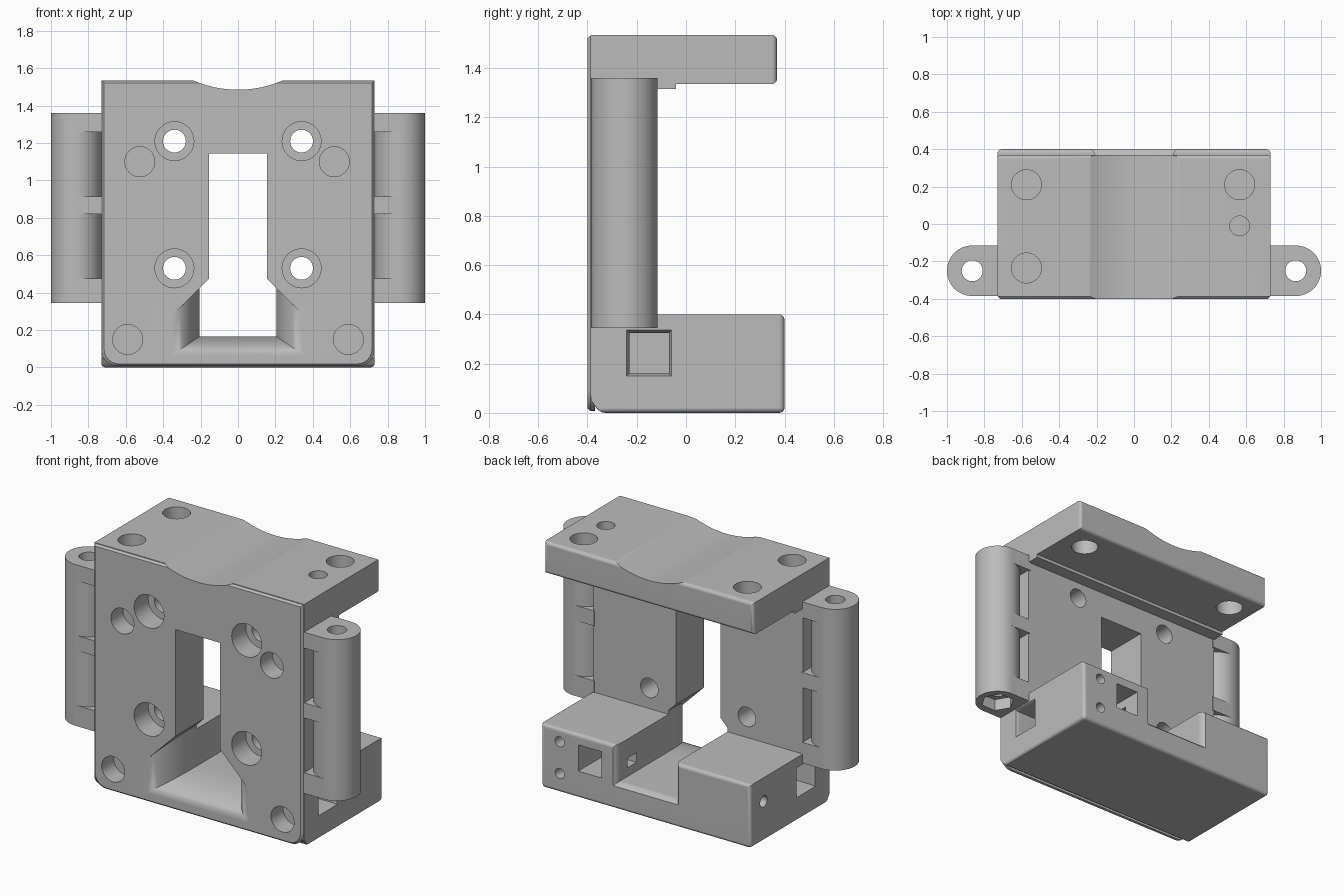
import bpy, bmesh, math
from mathutils import Vector

if "Cube" in bpy.data.objects:
    bpy.data.objects.remove(bpy.data.objects["Cube"])

grey = bpy.data.materials.new("plain_grey")
grey.diffuse_color = (0.5, 0.5, 0.5, 1)
grey.use_nodes = True
grey.node_tree.nodes["Principled BSDF"].inputs["Base Color"].default_value = grey.diffuse_color


def finish(bm, name):
    bmesh.ops.recalc_face_normals(bm, faces=bm.faces)
    me = bpy.data.meshes.new(name)
    bm.to_mesh(me)
    bm.free()
    me.materials.append(grey)
    ob = bpy.data.objects.new(name, me)
    bpy.context.collection.objects.link(ob)
    return ob


def loft(name, rings):
    """Skin a list of equally sized point rings and cap both ends."""
    bm = bmesh.new()
    rows = [[bm.verts.new(p) for p in r] for r in rings]
    n = len(rows[0])
    for a, b in zip(rows, rows[1:]):
        for i in range(n):
            bm.faces.new((a[i], a[(i + 1) % n], b[(i + 1) % n], b[i]))
    bm.faces.new(rows[0])
    bm.faces.new(rows[-1])
    return finish(bm, name)


def box(name, x0, x1, y0, y1, z0, z1):
    return loft(name, [[(x0, y0, z), (x1, y0, z), (x1, y1, z), (x0, y1, z)] for z in (z0, z1)])


def rod(name, axis, a, b, lo, hi, r, n=40):
    """Cylinder along an axis; a, b are the two remaining coordinates in xyz order."""
    def pt(t, k):
        p = [a + r * math.cos(t), b + r * math.sin(t)]
        p.insert("xyz".index(axis), k)
        return p
    return loft(name, [[pt(2 * math.pi * i / n, k) for i in range(n)] for k in (lo, hi)])


def boolean(ob, tools, op):
    for t in tools:
        m = ob.modifiers.new("bool", 'BOOLEAN')
        m.operation, m.solver, m.object = op, 'EXACT', t
        bpy.context.view_layer.objects.active = ob
        bpy.ops.object.modifier_apply(modifier=m.name)
        bpy.data.objects.remove(t)


def smooth(ob):
    bpy.ops.object.select_all(action='DESELECT')
    ob.select_set(True)
    bpy.context.view_layer.objects.active = ob
    bpy.ops.object.shade_smooth_by_angle(angle=math.radians(32))
    w = ob.modifiers.new("normals", 'WEIGHTED_NORMAL')
    w.keep_sharp = True


# Body: C-shaped side profile (upright plate, top shelf, bottom block)
profile = [(-.385, .05), (-.35, 0), (.4, 0), (.4, .4), (-.12, .4), (-.12, 1.315),
           (-.04, 1.315), (-.04, 1.335), (.37, 1.335), (.37, 1.535), (-.385, 1.535)]
body = loft("bracket_body", [[(x, y, z) for y, z in profile] for x in (-.73, .73)])

# Round the rear and bottom edges
bm = bmesh.new()
bm.from_mesh(body.data)
edges = [e for e in bm.edges if all(v.co.y > .3 or v.co.z < .01 for v in e.verts)]
bmesh.ops.bevel(bm, geom=edges, offset=.022, segments=4, profile=.5, affect='EDGES')
bm.to_mesh(body.data)
bm.free()

# Front panel with rounded lower corners, slightly inset from the body outline
outline = [(.73, 1.535), (-.73, 1.535)]
for cx, start in ((-.65, 180), (.65, 270)):
    outline += [(cx + .08 * math.cos(math.radians(start + 15 * i)),
                 .085 + .08 * math.sin(math.radians(start + 15 * i))) for i in range(7)]


def panel_ring(y, s):
    return [(x * (1 - s / .73), y, .77 + (z - .77) * (1 - s / .77)) for x, z in outline]


boolean(body, [loft("panel", [panel_ring(-.37, .003), panel_ring(-.388, .003),
                              panel_ring(-.4, .014)])], 'UNION')

cutters = []

# Shallow scallop across the top
cutters.append(rod("scallop", 'y', 0, 2.085, -.6, .6, .6, 160))

# Central window, flared front opening and rear channel
cutters.append(box("window", -.155, .155, -.5, 0, .45, 1.145))
rings = []
L = .28
for d in [-.05] + [L * (i / 10) ** 1.5 for i in range(11)] + [.32]:
    u = min(1, max(0, (L - d) / L))
    f = 1 - math.sqrt(1 - u * u)
    w, z = .205 + .15 * f, .165 - .1 * f
    rings.append([(-w, -.4 + d, z), (w, -.4 + d, z), (w, -.4 + d, .63 - w),
                  (.155, -.4 + d, .475), (-.155, -.4 + d, .475), (-w, -.4 + d, .63 - w)])
cutters.append(loft("flare", rings))
channel = []
for y, g in ((-.119, 0), (.36, 0), (.375, .003), (.39, .011), (.4, .022), (.5, .022)):
    w, z = .205 + g, .165 - g
    channel.append([(-w, y, z), (w, y, z), (w, y, .6), (-w, y, .6)])
cutters.append(loft("channel", channel))

# Counterbored bolt holes
for x in (-.34, .34):
    for z in (.53, 1.21):
        cutters.append(rod("bolt", 'y', x, z, -.5, 0, .061))
        cutters.append(rod("bore", 'y', x, z, -.5, -.26, .104))

# Blind round pockets in the front
for x, z in ((-.525, 1.1), (.515, 1.1), (-.59, .15), (.59, .15)):
    cutters.append(rod("pocket", 'y', x, z, -.5, -.28, .08))

# Holes in the top shelf: (x, y, radius, bottom)
for x, y, r, z in ((-.575, .21, .08, 1.2), (.565, .21, .08, 1.2),
                   (-.575, -.235, .08, 1.42), (.565, -.01, .053, 1.4)):
    cutters.append(rod("top_hole", 'z', x, y, z, 1.7, r))

# Side pockets with flared rims, below the barrels
for s in (-1, 1):
    rim = []
    for x, g in ((.45, 0), (.71, 0), (.735, .014)):
        rim.append([(s * x, -.23 - g, .16 - g), (s * x, -.07 + g, .16 - g),
                    (s * x, -.07 + g, .325 + g), (s * x, -.23 - g, .325 + g)])
    cutters.append(loft("side_pocket", rim))

# Rear square socket, screw holes, channel slot and side screw hole
cutters.append(box("socket", .31, .47, .1, .5, .17, .335))
cutters.append(box("slot", .15, .35, .2, .29, .22, .28))
for z in (.12, .32):
    cutters.append(rod("rear_hole", 'y', .6, z, .15, .5, .032))
cutters.append(rod("side_hole", 'x', .27, .25, -.8, -.45, .035))

boolean(body, cutters, 'DIFFERENCE')
smooth(body)

# Hinge barrels: tube, three webs to the body, pin hole and hex nut recess
for s, side in ((-1, "left"), (1, "right")):
    cx = .865 * s
    barrel = rod(side + "_barrel", 'z', cx, -.25, .345, 1.36, .135, 64)
    xs = sorted((.72 * s, cx))
    webs = [box("web", xs[0], xs[1], -.385, -.115, a, b)
            for a, b in ((.345, .475), (.82, .915), (1.26, 1.36))]
    boolean(barrel, webs, 'UNION')
    boolean(barrel, [rod("pin", 'z', cx, -.25, .2, 1.5, .056),
                     rod("nut", 'z', cx, -.25, .2, .42, .1, 6)], 'DIFFERENCE')
    smooth(barrel)
